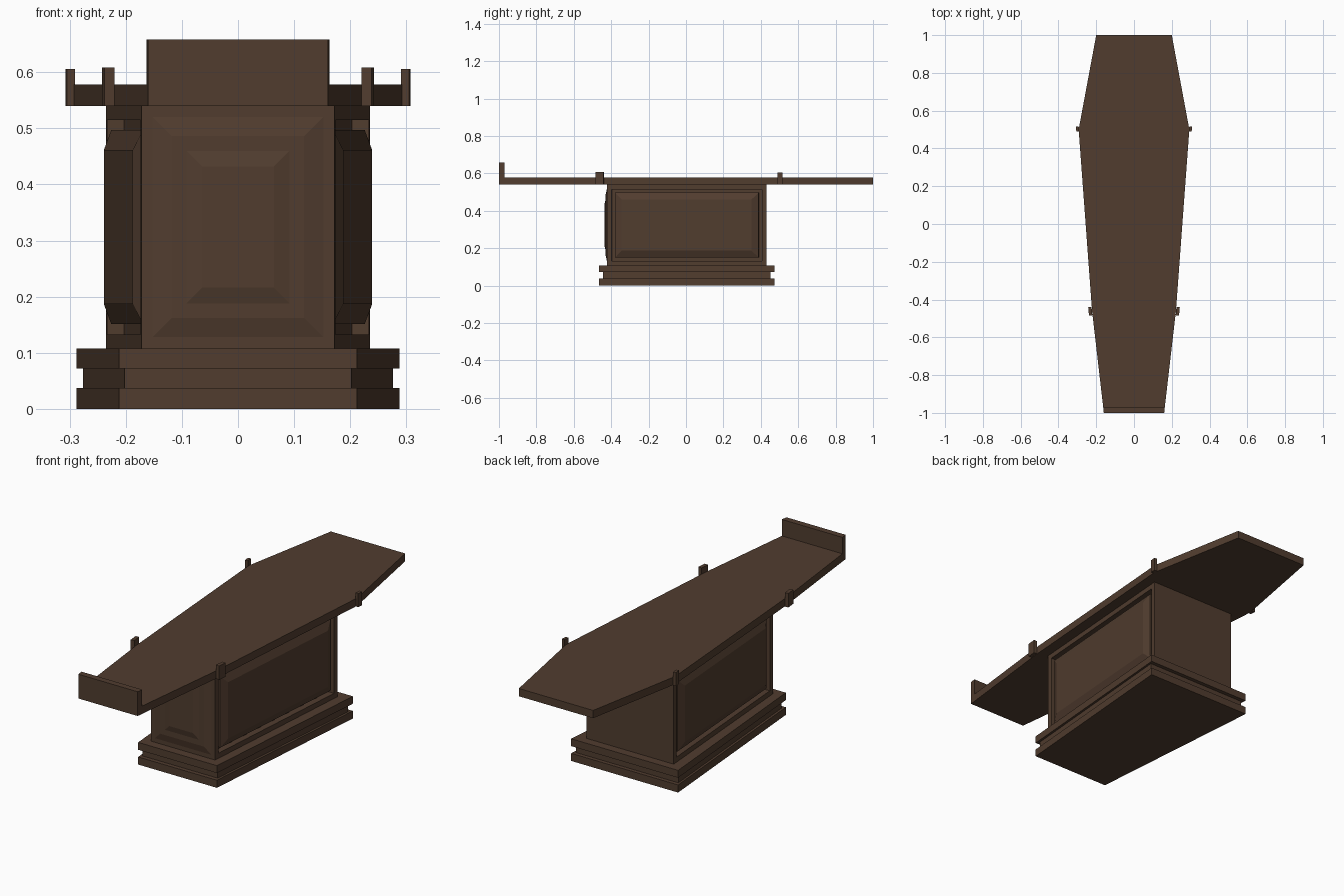
import bpy, bmesh
from mathutils import Matrix

cube = bpy.data.objects.get("Cube")
if cube:
    bpy.data.objects.remove(cube, do_unlink=True)

wood = bpy.data.materials.new("dark_wood")
wood.use_nodes = True
colour = (0.082, 0.046, 0.028, 1)
wood.diffuse_color = colour
bsdf = wood.node_tree.nodes["Principled BSDF"]
bsdf.inputs["Base Color"].default_value = colour
bsdf.inputs["Roughness"].default_value = 0.8


def finish(bm, name):
    mesh = bpy.data.meshes.new(name)
    bm.to_mesh(mesh)
    bm.free()
    mesh.materials.append(wood)
    obj = bpy.data.objects.new(name, mesh)
    bpy.context.collection.objects.link(obj)
    return obj


def prism(half, z0, z1):
    """Upright solid, symmetric in x, from (half width, y) stations front to back."""
    bm = bmesh.new()
    outline = [(x, y) for x, y in half] + [(-x, y) for x, y in reversed(half)]
    bottom = bm.faces.new([bm.verts.new((x, y, z0)) for x, y in outline])
    top = bmesh.ops.extrude_face_region(bm, geom=[bottom], use_keep_orig=True)
    verts = [v for v in top["geom"] if isinstance(v, bmesh.types.BMVert)]
    bmesh.ops.translate(bm, verts=verts, vec=(0, 0, z1 - z0))
    bmesh.ops.recalc_face_normals(bm, faces=bm.faces)
    bm.normal_update()
    return bm


def panel(bm, face, steps):
    """Carve a moulded panel with successive (thickness, depth) insets."""
    for thickness, depth in steps:
        bmesh.ops.inset_individual(bm, faces=[face], thickness=thickness,
                                   depth=depth, use_even_offset=True)
        bm.normal_update()


# Stepped plinth
wide = [(0.212, -0.465), (0.288, 0.472)]
narrow = [(0.202, -0.445), (0.276, 0.453)]
finish(prism(wide, 0, 0.037), "plinth_bottom")
finish(prism(narrow, 0.037, 0.072), "plinth_groove")
finish(prism(wide, 0.072, 0.108), "plinth_top")

# Pedestal with framed side panels and a double raised front panel
bm = prism([(0.172, -0.422), (0.235, 0.43)], 0.108, 0.54)
sides = [f for f in bm.faces if abs(f.normal.x) > 0.9]
front = [f for f in bm.faces if f.normal.y < -0.9]
for face in sides:
    panel(bm, face, [(0.025, 0), (0, -0.03), (0.018, 0), (0, 0.024), (0.036, 0.016)])
for face in front:
    panel(bm, face, [(0.02, 0), (0.034, 0.008), (0.026, 0), (0.028, 0.007)])
finish(bm, "pedestal")

# Tapered table top and foot board
finish(prism([(0.163, -0.97), (0.222, -0.46), (0.293, 0.5), (0.2, 1)], 0.54, 0.578), "table_top")
finish(prism([(0.16, -1), (0.163, -0.97)], 0.54, 0.658), "foot_board")

# Retaining pegs along the edges
pegs = {"front_peg": (0.2315, -0.462, 0.018, 0.044, 0.608),
        "back_peg": (0.299, 0.503, 0.015, 0.027, 0.606)}
for name, (x, y, width, length, top) in pegs.items():
    for side, sign in (("left", 1), ("right", -1)):
        bm = bmesh.new()
        place = (Matrix.Translation((sign * x, y, (0.54 + top) / 2))
                 @ Matrix.Rotation(-sign * 0.1, 4, 'Z')
                 @ Matrix.Diagonal((width, length, top - 0.54, 1)))
        bmesh.ops.create_cube(bm, size=1, matrix=place)
        finish(bm, f"{name}_{side}")
